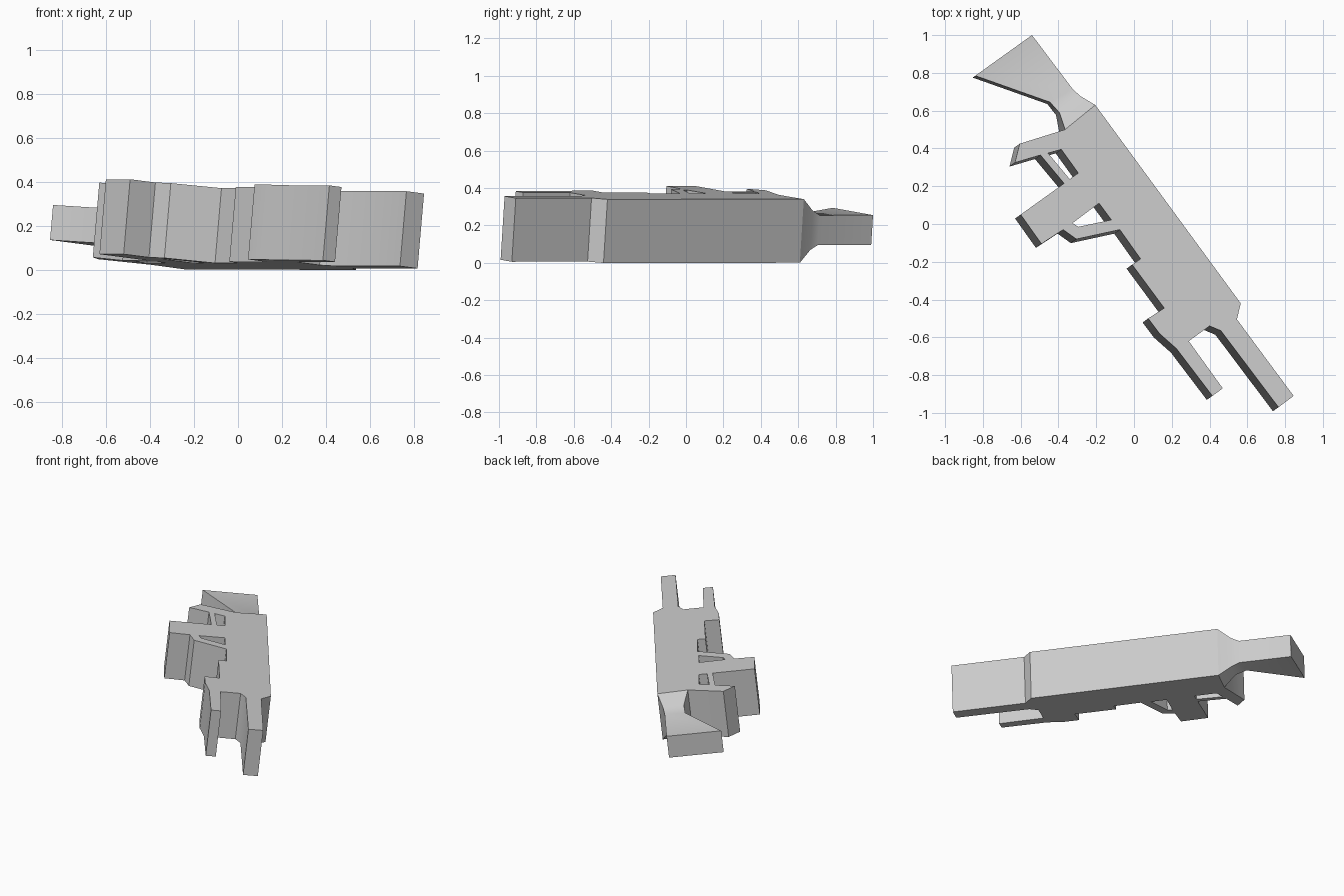
import bpy, bmesh
from mathutils import Vector

if "Cube" in bpy.data.objects:
    bpy.data.objects.remove(bpy.data.objects["Cube"])

N = Vector((0.086, 0.062, 0.994)).normalized()   # the flat rifle leans about its barrel axis
HALF = 0.171                                     # half thickness of the body


def place(x, y, half, h):
    """Point outlined on the upper face, moved to height h off the mid plane."""
    mx, my = x - N.x * half, y - N.y * half
    return Vector((mx, my, 0.19 - 0.086 * mx - 0.062 * my)) + N * h


def finish(obj):
    bpy.ops.object.select_all(action='DESELECT')
    obj.select_set(True)
    bpy.context.view_layer.objects.active = obj
    bpy.ops.object.shade_smooth_by_angle(angle=0.6)


def plate(name, loops):
    """Flat plate from an outline and its holes."""
    cu = bpy.data.curves.new(name, 'CURVE')
    cu.dimensions, cu.fill_mode, cu.extrude = '2D', 'BOTH', HALF
    for pts in loops:
        s = cu.splines.new('POLY')
        s.points.add(len(pts) - 1)
        for p, (x, y) in zip(s.points, pts):
            p.co = (x, y, 0, 1)
        s.use_cyclic_u = True
    tmp = bpy.data.objects.new(name + "_curve", cu)
    bpy.context.collection.objects.link(tmp)
    bpy.context.view_layer.update()
    me = bpy.data.meshes.new_from_object(
        tmp.evaluated_get(bpy.context.evaluated_depsgraph_get()))
    bpy.data.objects.remove(tmp)
    bm = bmesh.new()
    bm.from_mesh(me)
    bmesh.ops.remove_doubles(bm, verts=bm.verts, dist=0.0005)
    for v in bm.verts:
        v.co = place(v.co.x, v.co.y, HALF, v.co.z)
    bmesh.ops.recalc_face_normals(bm, faces=bm.faces)
    bm.to_mesh(me)
    bm.free()
    me.name = name
    obj = bpy.data.objects.new(name, me)
    bpy.context.collection.objects.link(obj)
    finish(obj)


def loft(name, sections):
    """Tapering plate from (right point, left point, half thickness) sections."""
    bm = bmesh.new()
    rings = []
    for a, b, h in sections:
        rings.append([bm.verts.new(place(*p, h, s * h))
                      for p, s in ((a, 1), (b, 1), (b, -1), (a, -1))])
    for r, q in zip(rings, rings[1:]):
        for i in range(4):
            j = (i + 1) % 4
            bm.faces.new((r[i], r[j], q[j], q[i]))
    bm.faces.new(rings[-1])
    bmesh.ops.recalc_face_normals(bm, faces=bm.faces)
    me = bpy.data.meshes.new(name)
    bm.to_mesh(me)
    bm.free()
    obj = bpy.data.objects.new(name, me)
    bpy.context.collection.objects.link(obj)
    finish(obj)


# Receiver outline, starting at the stock joint and running clockwise
upper = [(-0.205, 0.63), (0.565, -0.42), (0.545, -0.505)]
barrel = [(0.845, -0.91), (0.765, -0.97), (0.46, -0.565), (0.40, -0.54), (0.29, -0.62)]
lower_tube = [(0.47, -0.87), (0.415, -0.91), (0.225, -0.66), (0.135, -0.58),
              (0.075, -0.50), (0.16, -0.445)]
foregrip = [(-0.01, -0.215), (0.035, -0.185)]
brace = [(-0.075, -0.03), (-0.305, -0.08), (-0.375, -0.03)]
magazine = [(-0.49, -0.105), (-0.60, 0.05), (-0.37, 0.215)]
grip = [(-0.495, 0.365), (-0.63, 0.325), (-0.605, 0.425), (-0.365, 0.50)]
# Openings
trigger_opening = [(-0.455, 0.375), (-0.385, 0.395), (-0.295, 0.27), (-0.34, 0.237)]
brace_opening = [(-0.325, 0.005), (-0.185, 0.11), (-0.12, 0.022), (-0.295, -0.015)]

plate("rifle_body", [upper + barrel + lower_tube + foregrip + brace + magazine + grip,
                     trigger_opening, brace_opening])

# Shoulder stock, thinning behind the receiver
loft("shoulder_stock", [((-0.205, 0.63), (-0.365, 0.50), HALF),
                        ((-0.285, 0.678), (-0.395, 0.59), 0.105),
                        ((-0.325, 0.715), (-0.445, 0.645), 0.08),
                        ((-0.54, 1.0), (-0.84, 0.785), 0.08)])
